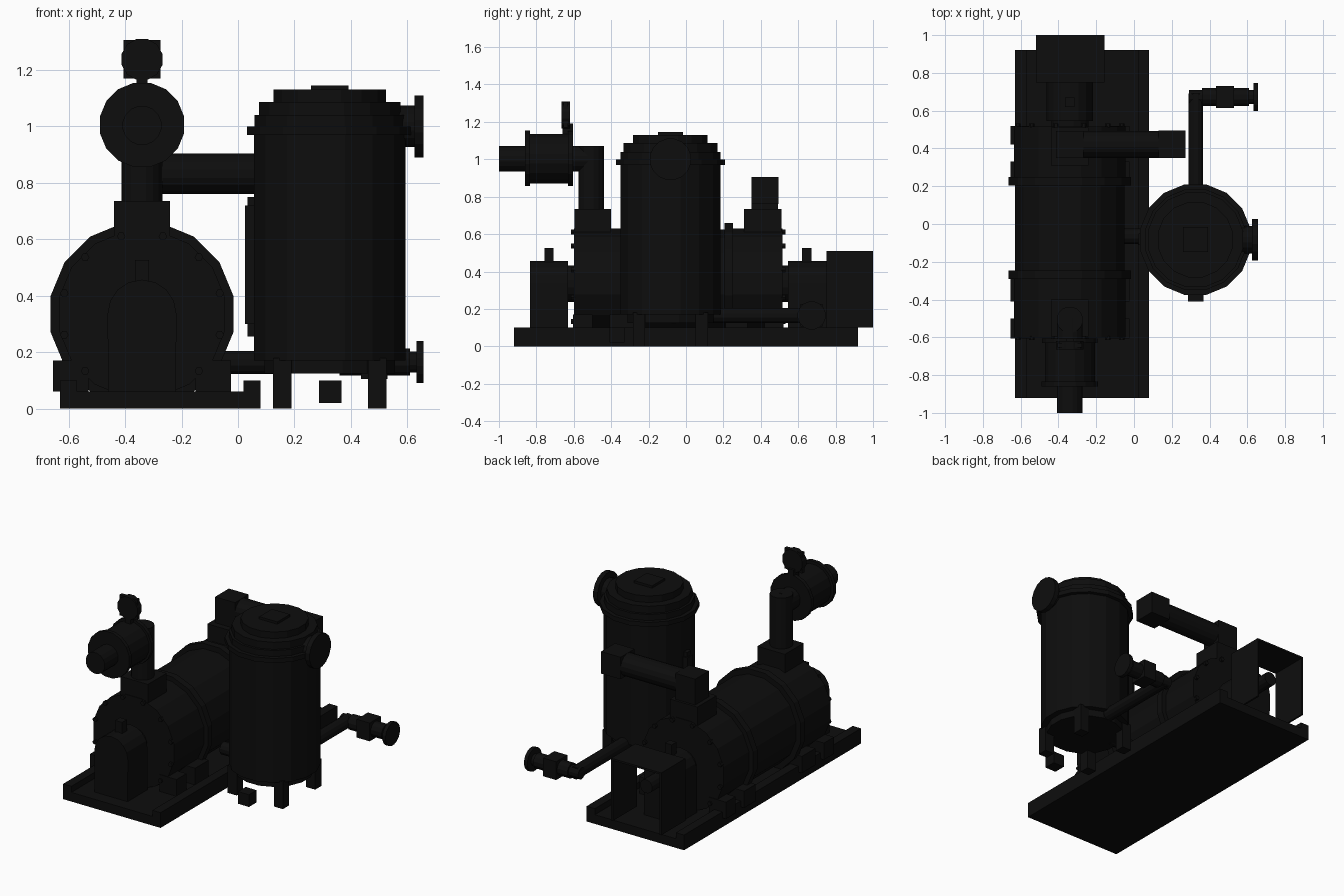
import bpy, bmesh, math
from mathutils import Matrix, Vector

if "Cube" in bpy.data.objects:
    bpy.data.objects.remove(bpy.data.objects["Cube"], do_unlink=True)

black = bpy.data.materials.new("black_paint")
black.use_nodes = True
COLOR = (0.004, 0.004, 0.004, 1)
black.diffuse_color = COLOR
black.node_tree.nodes["Principled BSDF"].inputs["Base Color"].default_value = COLOR


def finish(name, bm):
    bmesh.ops.recalc_face_normals(bm, faces=bm.faces)
    mesh = bpy.data.meshes.new(name)
    bm.to_mesh(mesh)
    bm.free()
    mesh.materials.append(black)
    obj = bpy.data.objects.new(name, mesh)
    bpy.context.collection.objects.link(obj)
    return obj


def box(name, x, y, z):
    """Box from (low, high) ranges."""
    bm = bmesh.new()
    bmesh.ops.create_cube(bm, size=1)
    for v in bm.verts:
        for i, (lo, hi) in enumerate((x, y, z)):
            v.co[i] = lo if v.co[i] < 0 else hi
    return finish(name, bm)


def cyl(name, axis, start, length, r, sides=16):
    """Flat-sided cylinder from a start point along +axis."""
    bm = bmesh.new()
    bmesh.ops.create_cone(bm, cap_ends=True, segments=sides, radius1=r, radius2=r, depth=length)
    direction = Vector([float(axis == a) for a in "xyz"])
    turn = direction.to_track_quat("Z", "Y").to_matrix().to_4x4()
    half = Matrix.Rotation(math.pi / sides, 4, "Z")
    move = Matrix.Translation(Vector(start) + direction * length / 2)
    bm.transform(move @ turn @ half)
    return finish(name, bm)


PX, PZ = -0.34, 0.335      # pump axis
TX, TY = 0.325, -0.083     # tank axis

# Base skid
box("base_plate", (-0.63, 0.08), (-0.92, 0.92), (0, 0.06))
box("base_rail_right", (-0.63, -0.57), (-0.92, 0.92), (0.06, 0.10))
box("base_rail_left", (0.02, 0.08), (-0.92, 0.92), (0.06, 0.10))

# Pump casing
cyl("pump_barrel", "y", (PX, -0.3, PZ), 0.55, 0.295)
for name, y0, y1 in (("front", -0.6, -0.29), ("rear", 0.22, 0.515)):
    cyl(name + "_casing", "y", (PX, y0, PZ), y1 - y0, 0.3)
for y in (-0.29, 0.205):
    cyl("casing_ring", "y", (PX, y, PZ), 0.045, 0.33)
for y0, y1 in ((-0.605, -0.5), (-0.41, -0.27), (0.21, 0.33), (0.42, 0.52)):
    for side in (-1, 1):
        xs = sorted((PX + side * 0.19, PX + side * 0.315))
        box("pump_foot", xs, (y0, y1), (0.06, 0.17))
for i in range(12):
    a = (i + 0.5) * math.tau / 12
    for y in (-0.615, 0.51):
        cyl("casing_bolt", "y", (PX + 0.285 * math.cos(a), y, PZ + 0.285 * math.sin(a)), 0.022, 0.015, 6)

# Bearing housings with arched pedestals
for name, y0, y1, hub in (("front", -0.835, -0.63, -0.64), ("rear", 0.545, 0.75, 0.5)):
    bm = bmesh.new()
    pts = [(PX - 0.12, 0.06)]
    pts += [(PX - 0.122 * math.cos(a), PZ + 0.122 * math.sin(a))
            for a in (math.pi * i / 8 for i in range(9))]
    pts += [(PX + 0.12, 0.06)]
    face = bm.faces.new([bm.verts.new((x, y0, z)) for x, z in pts])
    ext = bmesh.ops.extrude_face_region(bm, geom=[face])["geom"]
    bmesh.ops.translate(bm, vec=(0, y1 - y0, 0), verts=[v for v in ext if isinstance(v, bmesh.types.BMVert)])
    finish(name + "_bearing_pedestal", bm)
    cyl(name + "_bearing_hub", "y", (PX, hub, PZ), 0.06, 0.1)
    mid = (y0 + y1) / 2 if y0 < 0 else y0 + 0.1
    box(name + "_grease_cup", (PX - 0.025, PX + 0.025), (mid - 0.025, mid + 0.025), (0.45, 0.527))

# Drive shaft and open-ended guard
cyl("drive_shaft", "y", (PX, 0.74, PZ), 0.16, 0.045, 12)
box("guard_top", (-0.52, -0.155), (0.75, 1.0), (0.498, 0.51))
box("guard_right", (-0.52, -0.508), (0.75, 1.0), (0.10, 0.5))
box("guard_left", (-0.167, -0.155), (0.75, 1.0), (0.10, 0.5))

# Suction line with valve and handwheel
box("suction_port", (-0.44, -0.24), (-0.595, -0.40), (0.55, 0.735))
cyl("suction_riser", "z", (PX, -0.507, 0.72), 0.35, 0.07)
cyl("suction_pipe", "y", (PX, -1.0, 1.003), 0.5, 0.07)
cyl("valve_body", "y", (PX, -0.84, 1.003), 0.21, 0.135)
cyl("valve_front_flange", "y", (PX, -0.86, 1.005), 0.025, 0.152)
cyl("valve_rear_flange", "y", (PX, -0.63, 1.005), 0.025, 0.15)
box("handwheel_stem", (-0.36, -0.32), (-0.66, -0.605), (1.08, 1.19))
cyl("handwheel", "y", (PX, -0.665, 1.237), 0.045, 0.075, 12)
box("handwheel_hub", (-0.405, -0.275), (-0.655, -0.63), (1.17, 1.305))

# Discharge line with square elbows
box("discharge_port", (-0.44, -0.24), (0.31, 0.51), (0.55, 0.735))
box("discharge_riser", (-0.412, -0.267), (0.35, 0.493), (0.72, 0.905))
cyl("discharge_pipe", "x", (-0.28, 0.422, 0.832), 0.42, 0.073)
box("discharge_elbow", (0.13, 0.272), (0.35, 0.495), (0.76, 0.905))

# Separator tank, as stacked rings
for name, z0, z1, r in (("bottom", 0.125, 0.17, 0.235), ("shell", 0.17, 0.97, 0.273),
                        ("flange", 0.97, 1.0, 0.298), ("collar", 1.0, 1.04, 0.272),
                        ("lid", 1.04, 1.087, 0.256), ("lid_top", 1.087, 1.13, 0.203)):
    cyl("tank_" + name, "z", (TX, TY, z0), z1 - z0, r)
box("tank_cap", (TX - 0.066, TX + 0.066), (TY - 0.066, TY + 0.066), (1.12, 1.145))
for sx in (-1, 1):
    for sy in (-1, 1):
        x, y = TX + sx * 0.168, TY + sy * 0.168
        box("tank_leg", (x - 0.033, x + 0.033), (y - 0.033, y + 0.033), (0, 0.18))
box("drain_block", (0.287, 0.367), (-0.41, -0.33), (0.02, 0.10))

# Tank gas nozzle
cyl("gas_nozzle", "x", (0.56, TY, 1.0), 0.075, 0.075)
cyl("gas_flange", "x", (0.625, TY, 1.0), 0.032, 0.112)

# Level gauge on the tank side
box("gauge_tube", (0.033, 0.06), (-0.10, -0.06), (0.255, 0.75))
box("gauge_plate", (0.025, 0.07), (-0.11, -0.05), (0.30, 0.72))

# Seal liquid link and drain line with block valve
cyl("liquid_link", "x", (-0.06, -0.065, 0.163), 0.2, 0.042, 12)
cyl("drain_pipe_back", "y", (0.327, 0.1, 0.165), 0.59, 0.041, 12)
cyl("drain_pipe_side", "x", (0.29, 0.672, 0.165), 0.35, 0.038, 12)
box("drain_valve", (0.435, 0.53), (0.613, 0.73), (0.105, 0.225))
cyl("drain_collar", "x", (0.36, 0.672, 0.165), 0.25, 0.05, 12)
cyl("drain_flange", "x", (0.633, 0.672, 0.165), 0.024, 0.076)
